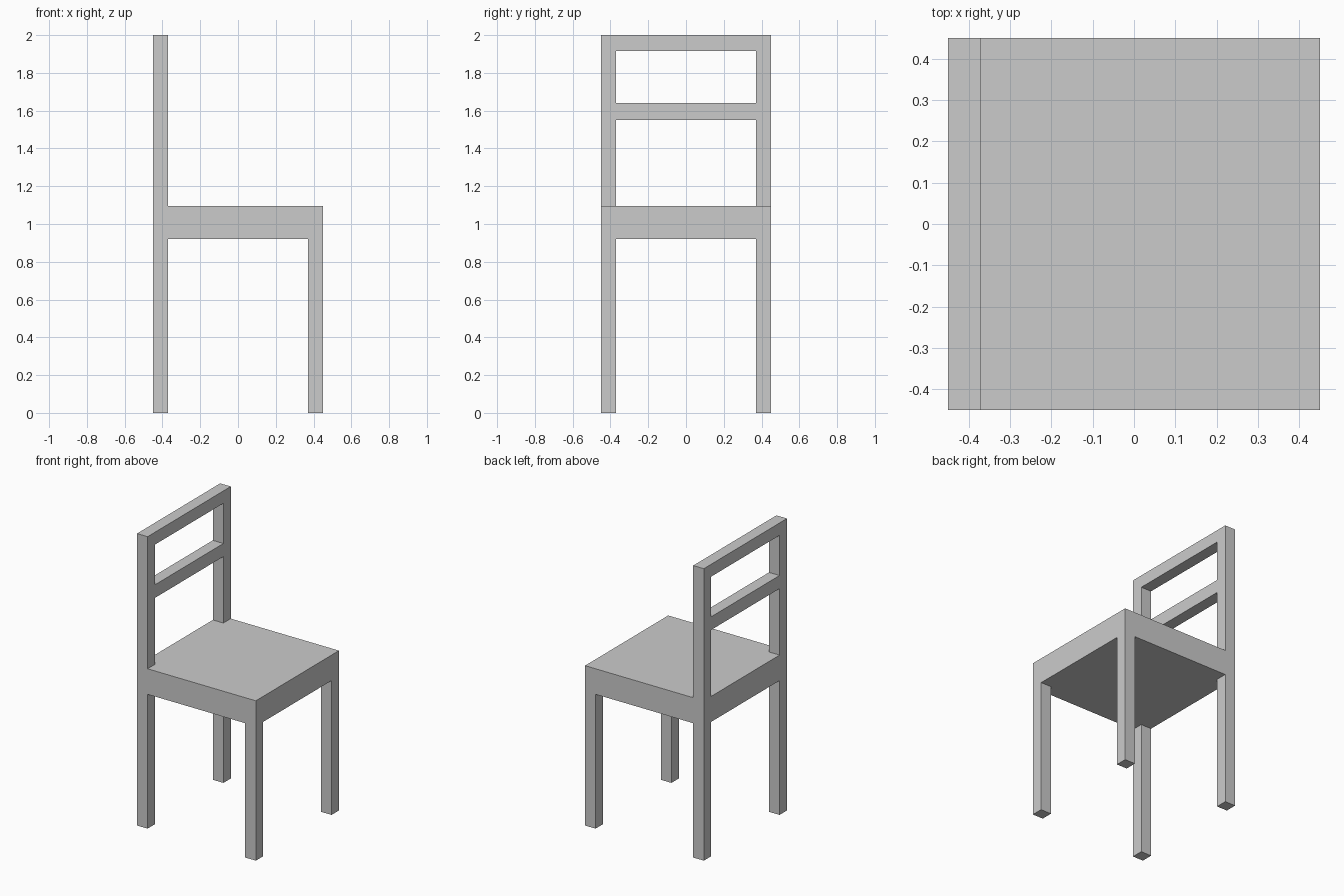
import bpy

cube = bpy.data.objects.get("Cube")
if cube:
    bpy.data.objects.remove(cube, do_unlink=True)

grey = bpy.data.materials.new("plain_grey")
grey.use_nodes = True
colour = (0.6, 0.6, 0.6, 1)
grey.diffuse_color = colour
grey.node_tree.nodes["Principled BSDF"].inputs["Base Color"].default_value = colour

HALF = 0.45         # half the seat width
BAR = 0.08          # thickness of legs and posts
INNER = HALF - BAR
SEAT_BOTTOM, SEAT_TOP, TOP = 0.92, 1.095, 2.0


def box(name, x, y, z):
    """Box spanning the given (low, high) range on each axis."""
    spans = (x, y, z)
    bpy.ops.mesh.primitive_cube_add(size=1, location=[(a + b) / 2 for a, b in spans])
    ob = bpy.context.object
    ob.name = name
    ob.scale = [b - a for a, b in spans]
    bpy.ops.object.transform_apply(location=False, rotation=False, scale=True)
    ob.data.materials.append(grey)
    return ob


# Seat slab
box("seat", (-HALF, HALF), (-HALF, HALF), (SEAT_BOTTOM, SEAT_TOP))

# Legs under each corner, with posts above the backrest side
low, high = (-HALF, -INNER), (INNER, HALF)
for side, y in (("right", low), ("left", high)):
    box(f"{side}_backrest_leg", low, y, (0, SEAT_BOTTOM))
    box(f"{side}_open_leg", high, y, (0, SEAT_BOTTOM))
    box(f"{side}_backrest_post", low, y, (SEAT_TOP, TOP))

# Backrest rails between the posts
box("middle_rail", low, (-INNER, INNER), (1.55, 1.64))
box("top_rail", low, (-INNER, INNER), (1.915, TOP))
